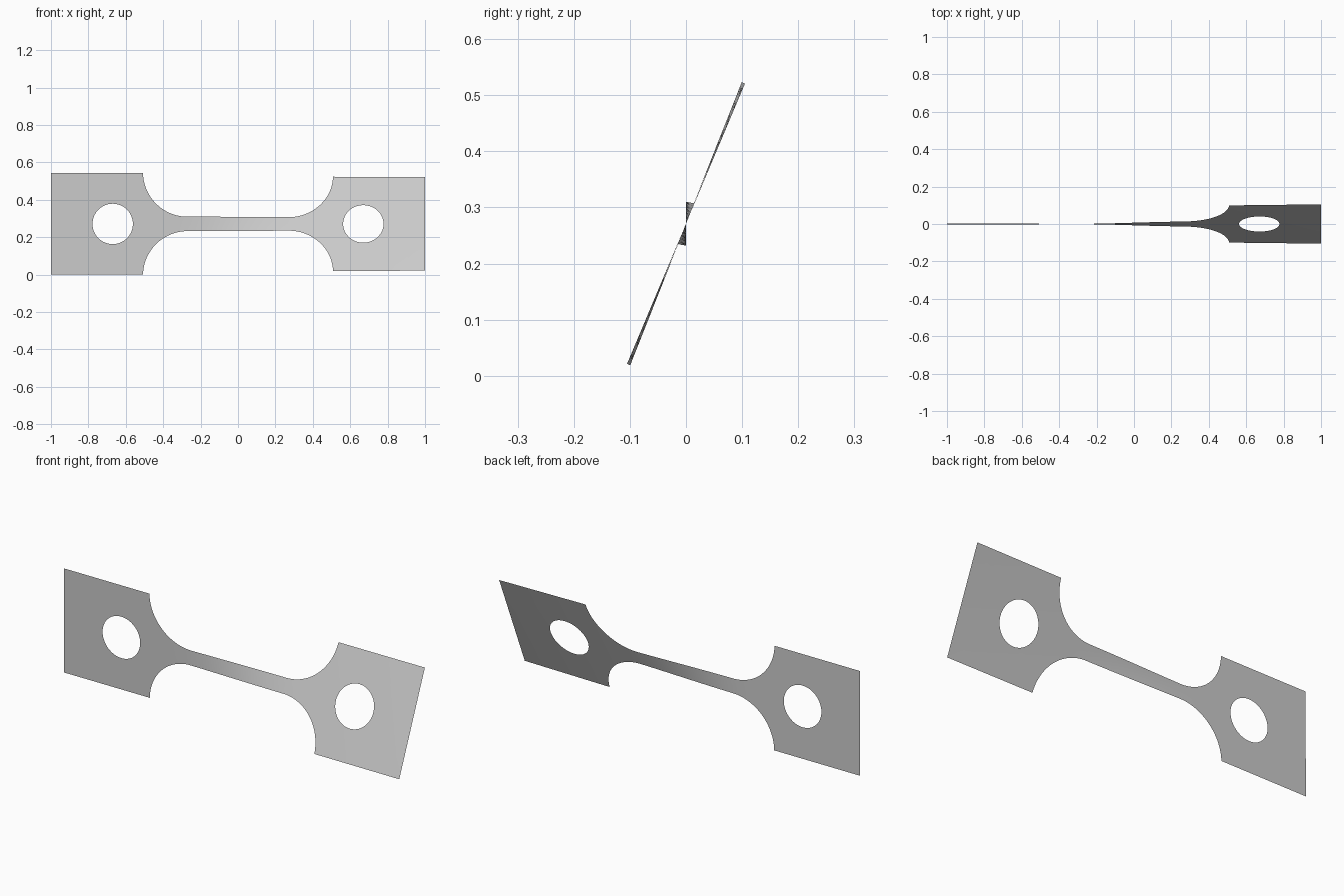
import bpy, bmesh, math
from mathutils import Vector

if "Cube" in bpy.data.objects:
    bpy.data.objects.remove(bpy.data.objects["Cube"])

MID_Z = 0.271      # axis height, also half the grip height
GAUGE_HALF = 0.0385
FILLET_X, FILLET_R = 0.27, 0.238
FILLET_Z = GAUGE_HALF + FILLET_R
FILLET_END = math.acos((FILLET_Z - MID_Z) / FILLET_R)
GRIP_X = FILLET_X + FILLET_R * math.sin(FILLET_END)
HOLE_X, HOLE_R = 0.67, 0.108

steel = bpy.data.materials.new("steel grey")
steel.use_nodes = True
colour = (0.6, 0.6, 0.6, 1)
steel.diffuse_color = colour
steel.node_tree.nodes["Principled BSDF"].inputs["Base Color"].default_value = colour


def twist(x, z):
    """Place a flat point on the twisted sheet."""
    t = min(max((x + 0.36) / 0.72, 0), 1)
    angle = -0.3 + 21.5 * t * t * (3 - 2 * t)
    angle += max(0, x - 0.4) * 2.7
    a = math.radians(angle)
    return Vector((x, z * math.sin(a), MID_Z + z * math.cos(a)))


def sheet(name, rows, closed=False):
    """Skin neighbouring rows of (x, z) points with quads."""
    bm = bmesh.new()
    grid = [[bm.verts.new(twist(*p)) for p in row] for row in rows]
    n = len(rows[0])
    for a, b in zip(grid, grid[1:]):
        for i in range(n if closed else n - 1):
            j = (i + 1) % n
            bm.faces.new((a[i], b[i], b[j], a[j]))
    bmesh.ops.recalc_face_normals(bm, faces=bm.faces)
    if sum((f.normal.y for f in bm.faces)) > 0:
        bmesh.ops.reverse_faces(bm, faces=bm.faces)
    mesh = bpy.data.meshes.new(name)
    bm.to_mesh(mesh)
    bm.free()
    mesh.materials.append(steel)
    mesh.shade_smooth()
    obj = bpy.data.objects.new(name, mesh)
    bpy.context.collection.objects.link(obj)


def column(x, half, steps=12):
    return [(x, half * (2 * i / steps - 1)) for i in range(steps + 1)]


# Narrow middle strip
sheet("gauge_strip", [column(FILLET_X * (i / 16 - 1), GAUGE_HALF) for i in range(33)])

for side, label in ((-1, "right"), (1, "left")):
    # Rounded shoulder widening towards the grip
    arcs = [FILLET_END * i / 24 for i in range(25)]
    sheet(label + "_shoulder",
          [column(side * (FILLET_X + FILLET_R * math.sin(a)),
                  FILLET_Z - FILLET_R * math.cos(a)) for a in arcs])

    # Rectangular grip plate around a round hole
    corners = [math.atan2(z, x - HOLE_X) for x in (GRIP_X, 1) for z in (-MID_Z, MID_Z)]
    angles = sorted([math.tau * i / 64 - math.pi for i in range(64)] + corners)
    rings = []
    for k in range(7):
        ring = []
        for a in angles:
            c, s = math.cos(a), math.sin(a)
            reach_x = (1 - HOLE_X if c > 0 else HOLE_X - GRIP_X) / max(abs(c), 1e-6)
            reach = min(reach_x, MID_Z / max(abs(s), 1e-6))
            r = HOLE_R + (reach - HOLE_R) * k / 6
            ring.append((side * (HOLE_X + r * c), r * s))
        rings.append(ring)
    sheet(label + "_grip", rings, closed=True)
